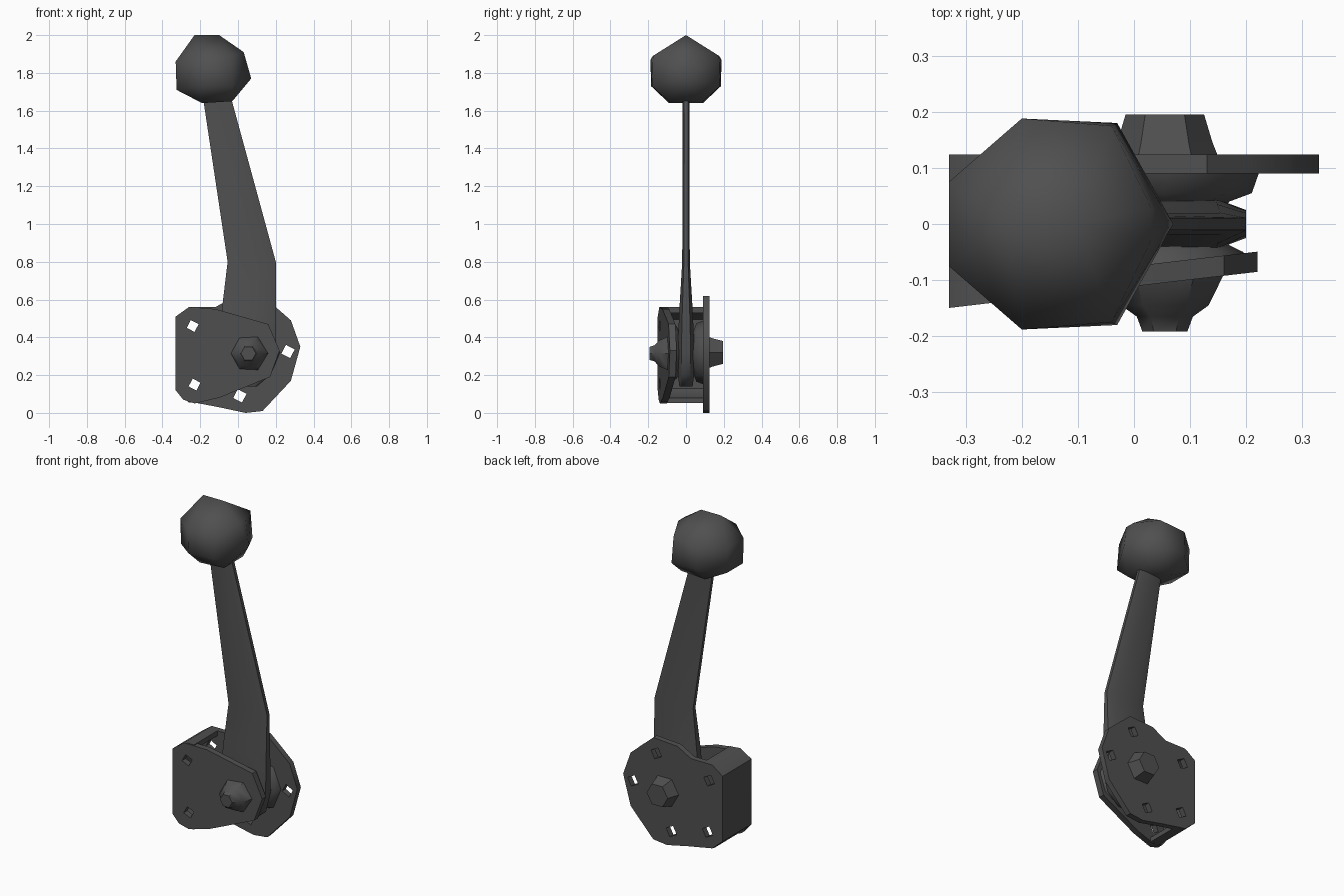
import bpy, bmesh, math

old = bpy.data.objects.get("Cube")
if old:
    bpy.data.objects.remove(old, do_unlink=True)

metal = bpy.data.materials.new("dark_grey")
metal.use_nodes = True
metal.diffuse_color = (0.08, 0.08, 0.08, 1)
metal.node_tree.nodes["Principled BSDF"].inputs["Base Color"].default_value = (0.08, 0.08, 0.08, 1)


def finish(name, bm, angle):
    bmesh.ops.remove_doubles(bm, verts=bm.verts, dist=0.0005)
    bmesh.ops.recalc_face_normals(bm, faces=bm.faces)
    mesh = bpy.data.meshes.new(name)
    bm.to_mesh(mesh)
    bm.free()
    mesh.materials.clear()
    mesh.materials.append(metal)
    obj = bpy.data.objects.new(name, mesh)
    bpy.context.collection.objects.link(obj)
    bpy.ops.object.select_all(action='DESELECT')
    obj.select_set(True)
    bpy.context.view_layer.objects.active = obj
    bpy.ops.object.shade_smooth_by_angle(angle=math.radians(angle))
    return obj


def plate(name, outline, y, thick, holes=(), hole_r=0.03, slope=0.0):
    """Outline in x, z with diamond holes, extruded along y; slope tilts y with x."""
    curve = bpy.data.curves.new(name, 'CURVE')
    curve.dimensions = '2D'
    curve.fill_mode = 'BOTH'
    curve.extrude = thick / 2
    loops = [outline]
    for hx, hz in holes:
        loops.append([(hx + hole_r * math.cos(0.3 + k * math.pi / 2),
                       hz + hole_r * math.sin(0.3 + k * math.pi / 2)) for k in range(4)])
    for loop in loops:
        spline = curve.splines.new('POLY')
        spline.points.add(len(loop) - 1)
        for p, (x, z) in zip(spline.points, loop):
            p.co = (x, z, 0, 1)
        spline.use_cyclic_u = True
    temp = bpy.data.objects.new(name + "_outline", curve)
    bpy.context.collection.objects.link(temp)
    graph = bpy.context.evaluated_depsgraph_get()
    mesh = bpy.data.meshes.new_from_object(temp.evaluated_get(graph))
    bpy.data.objects.remove(temp, do_unlink=True)
    bm = bmesh.new()
    bm.from_mesh(mesh)
    bpy.data.meshes.remove(mesh)
    for v in bm.verts:
        x, z, d = v.co
        v.co = (x, y - d + slope * x, z)
    return finish(name, bm, 40)


def skin(name, rings, angle):
    """Join closed rings of equal point count and cap both ends."""
    bm = bmesh.new()
    rows = [[bm.verts.new(p) for p in ring] for ring in rings]
    n = len(rows[0])
    for a, b in zip(rows, rows[1:]):
        for i in range(n):
            j = (i + 1) % n
            bm.faces.new((a[i], a[j], b[j], b[i]))
    bm.faces.new(rows[0])
    bm.faces.new(rows[-1])
    return finish(name, bm, angle)


def turned(name, profile, cx=0.055, cz=0.32, sides=8):
    """Part turned about the pivot axis from (radius, y) points."""
    rings = [[(cx + r * math.cos(2 * math.pi * k / sides), y,
               cz + r * math.sin(2 * math.pi * k / sides)) for k in range(sides)]
             for r, y in profile]
    return skin(name, rings, 50)


# Bracket: rear flange, front cheek and the wall joining them
shared_holes = [(-0.24, 0.46), (-0.23, 0.15)]
plate("rear_flange",
      [(0.33, 0.35), (0.28, 0.49), (0.2, 0.56), (0.13, 0.62), (-0.03, 0.61), (-0.12, 0.56),
       (-0.26, 0.56), (-0.33, 0.51), (-0.33, 0.12), (-0.26, 0.06), (-0.1, 0.03),
       (0.04, 0.0), (0.13, 0.01), (0.28, 0.17)],
      0.107, 0.034, shared_holes + [(0.265, 0.325), (0.11, 0.53), (0.01, 0.09)], 0.037)
plate("front_cheek",
      [(-0.33, 0.51), (-0.26, 0.56), (-0.12, 0.55), (0.16, 0.47), (0.22, 0.33),
       (0.17, 0.19), (-0.1, 0.08), (-0.23, 0.05), (-0.29, 0.07), (-0.33, 0.12)],
      -0.093, 0.036, shared_holes, 0.033, slope=0.117)
plate("bracket_wall",
      [(-0.2, 0.56), (-0.26, 0.56), (-0.33, 0.51), (-0.33, 0.12), (-0.26, 0.055), (-0.2, 0.052),
       (-0.2, 0.08), (-0.25, 0.085), (-0.3, 0.13), (-0.3, 0.495), (-0.25, 0.53), (-0.2, 0.53)],
      -0.012, 0.24)

# Lever arm: chamfered sections of (z, left edge, right edge, half thickness)
sections = [(0.14, 0.01, 0.1, 0.035), (0.2, -0.07, 0.17, 0.043), (0.33, -0.1, 0.2, 0.045),
            (0.55, -0.085, 0.2, 0.035), (0.8, -0.055, 0.2, 0.02), (1.68, -0.187, -0.04, 0.018)]
rings = []
for z, a, b, h in sections:
    c = 0.18 * (b - a)
    e = 0.55 * h
    rings.append([(a, -e, z), (a + c, -h, z), (b - c, -h, z), (b, -e, z),
                  (b, e, z), (b - c, h, z), (a + c, h, z), (a, e, z)])
skin("lever_arm", rings, 50)

# Hub spacers and pivot ends
turned("rear_spacer", [(0.1, 0.02), (0.115, 0.04), (0.155, 0.055), (0.168, 0.092)])
turned("front_spacer", [(0.1, -0.02), (0.115, -0.038), (0.14, -0.05), (0.15, -0.08)])
turned("rear_pivot_cap", [(0.095, 0.12), (0.085, 0.145), (0.07, 0.195)], sides=6)
turned("front_pivot_cap", [(0.105, -0.09), (0.078, -0.145), (0.05, -0.165), (0.04, -0.192)],
       cz=0.315, sides=6)

# Faceted ball knob: hull of points mirrored front to back
bm = bmesh.new()
half = [(-0.23, 0, 2), (-0.1, 0, 2), (0.03, 0.03, 1.91), (0.07, 0, 1.77),
        (-0.33, 0.075, 1.86), (-0.325, 0.075, 1.71), (-0.2, 0.188, 1.87), (-0.2, 0.185, 1.73),
        (-0.04, 0.175, 1.89), (-0.03, 0.18, 1.73), (-0.03, 0.09, 1.65), (-0.19, 0.09, 1.64)]
for x, y, z in half:
    for side in ((1, -1) if y else (1,)):
        bm.verts.new((x, y * side, z))
bmesh.ops.convex_hull(bm, input=bm.verts)
finish("ball_knob", bm, 75)
